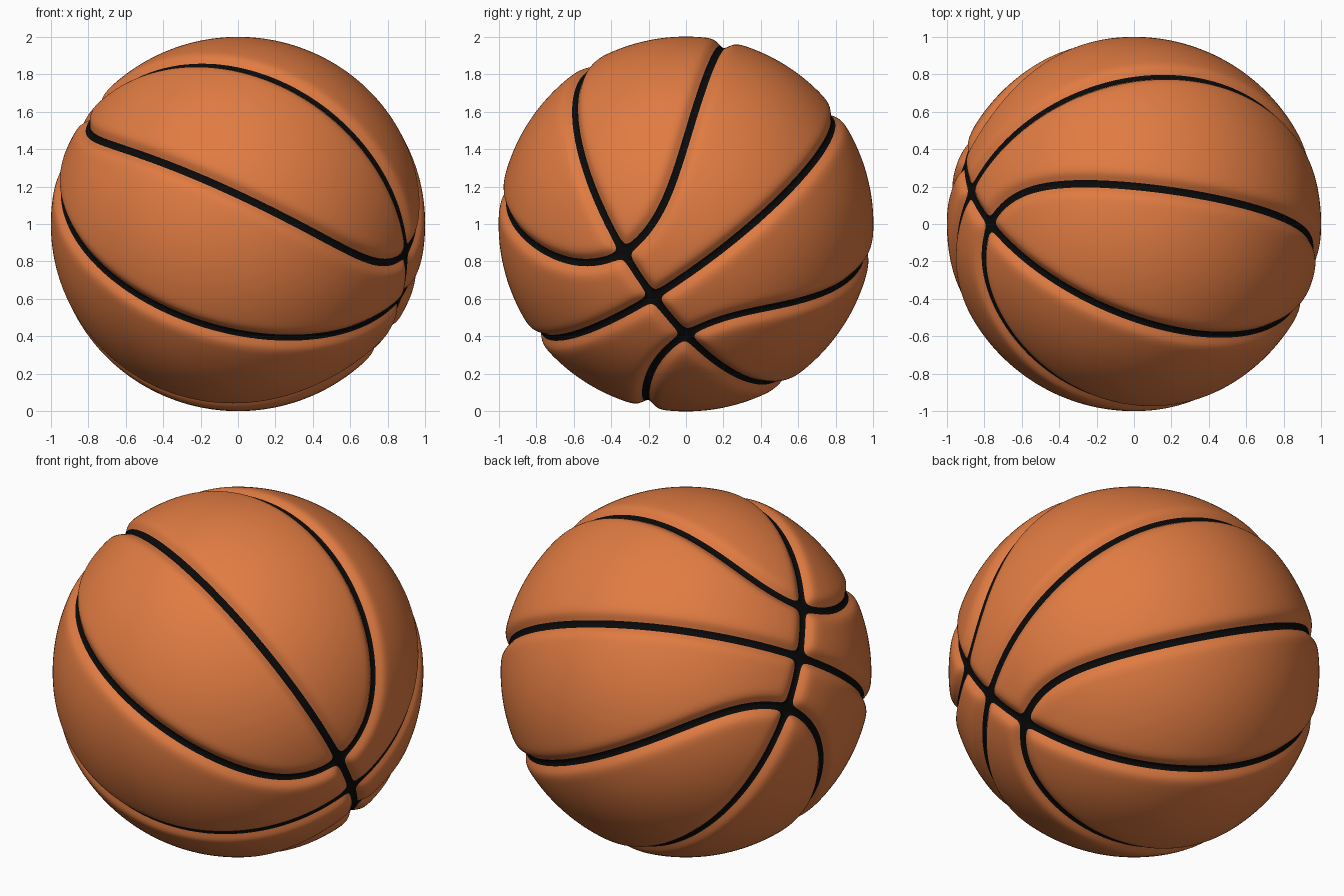
import bpy, bmesh
from math import radians, degrees, sin, cos, exp, log, sqrt
from mathutils import Vector, kdtree

if "Cube" in bpy.data.objects:
    bpy.data.objects.remove(bpy.data.objects["Cube"])

# seam frame: A points at the middle junction, U runs along the three junctions
A = Vector((0.899, -0.18, -0.4)).normalized()
N = Vector((-0.373, -0.791, -0.484))
N = (N - A * N.dot(A)).normalized()
U = N.cross(A)
START = 17.0          # degrees from the middle junction to the outer ones
HALF, DEPTH, SOFT = 0.021, 0.04, 0.045


# one eighth of the curved side seam; the rest follows by mirroring
pts = []
STEPS = 3000
for i in range(STEPS + 1):
    s = (90 - START) * (i / STEPS) ** 2
    th = radians(START + s)
    ph = radians(45) * sqrt(1 - exp(-0.12 * s))
    pts.append((sin(th) * cos(ph), sin(th) * sin(ph), cos(th)))
tree = kdtree.KDTree(len(pts))
for i, p in enumerate(pts):
    tree.insert(p, i)
tree.balance()


def seam_distance(p):
    """Blended distance to the nearest seam; blending fills out the junctions."""
    u, n, a = abs(p.dot(U)), abs(p.dot(N)), abs(p.dot(A))
    k = 0.018
    ds = (n, u, tree.find((u, n, a))[2])
    m = min(ds)
    return m - k * log(sum(exp((m - d) / k) for d in ds))


# ball, refined near the seams
bm = bmesh.new()
bmesh.ops.create_icosphere(bm, subdivisions=7, radius=1)
near = {v for v in bm.verts if seam_distance(v.co) < 0.06}
edges = [e for e in bm.edges if e.verts[0] in near or e.verts[1] in near]
bmesh.ops.subdivide_edges(bm, edges=edges, cuts=1, use_grid_fill=True)
bmesh.ops.triangulate(bm, faces=[f for f in bm.faces if len(f.verts) > 3])
for v in bm.verts:
    v.co.normalize()

# crisp border between rubber and seam
dist = {v: seam_distance(v.co) - HALF for v in bm.verts}
border = []
for e in list(bm.edges):
    v, w = e.verts
    a, b = dist[v], dist[w]
    if a * b < 0:
        t = a / (a - b)
        if t < 0.08:
            dist[v] = 0.0
        elif t > 0.92:
            dist[w] = 0.0
for e in list(bm.edges):
    v, w = e.verts
    a, b = dist[v], dist[w]
    if a * b < 0:
        new = bmesh.utils.edge_split(e, v, a / (a - b))[1]
        new.co.normalize()
        dist[new] = 0.0
border = [v for v in bm.verts if dist[v] == 0.0]
bmesh.ops.connect_verts(bm, verts=border)

# seam faces are black
for f in bm.faces:
    f.smooth = True
    f.material_index = 1 if sum(dist[v] for v in f.verts) < 0 else 0

# press the seams into the surface
for v in bm.verts:
    d = max(dist[v] + HALF, 0)
    v.co *= 1 - DEPTH * exp(-(d / SOFT) ** 2)
    v.co.z += 1

mesh = bpy.data.meshes.new("ball")
bm.to_mesh(mesh)
bm.free()
ball = bpy.data.objects.new("ball", mesh)
bpy.context.collection.objects.link(ball)
for name, colour in (("orange_rubber", (0.75, 0.2, 0.055, 1)),
                     ("black_seam", (0.003, 0.003, 0.003, 1))):
    mat = bpy.data.materials.new(name)
    mat.diffuse_color = colour
    mat.use_nodes = True
    mat.node_tree.nodes["Principled BSDF"].inputs["Base Color"].default_value = mat.diffuse_color
    mesh.materials.append(mat)
